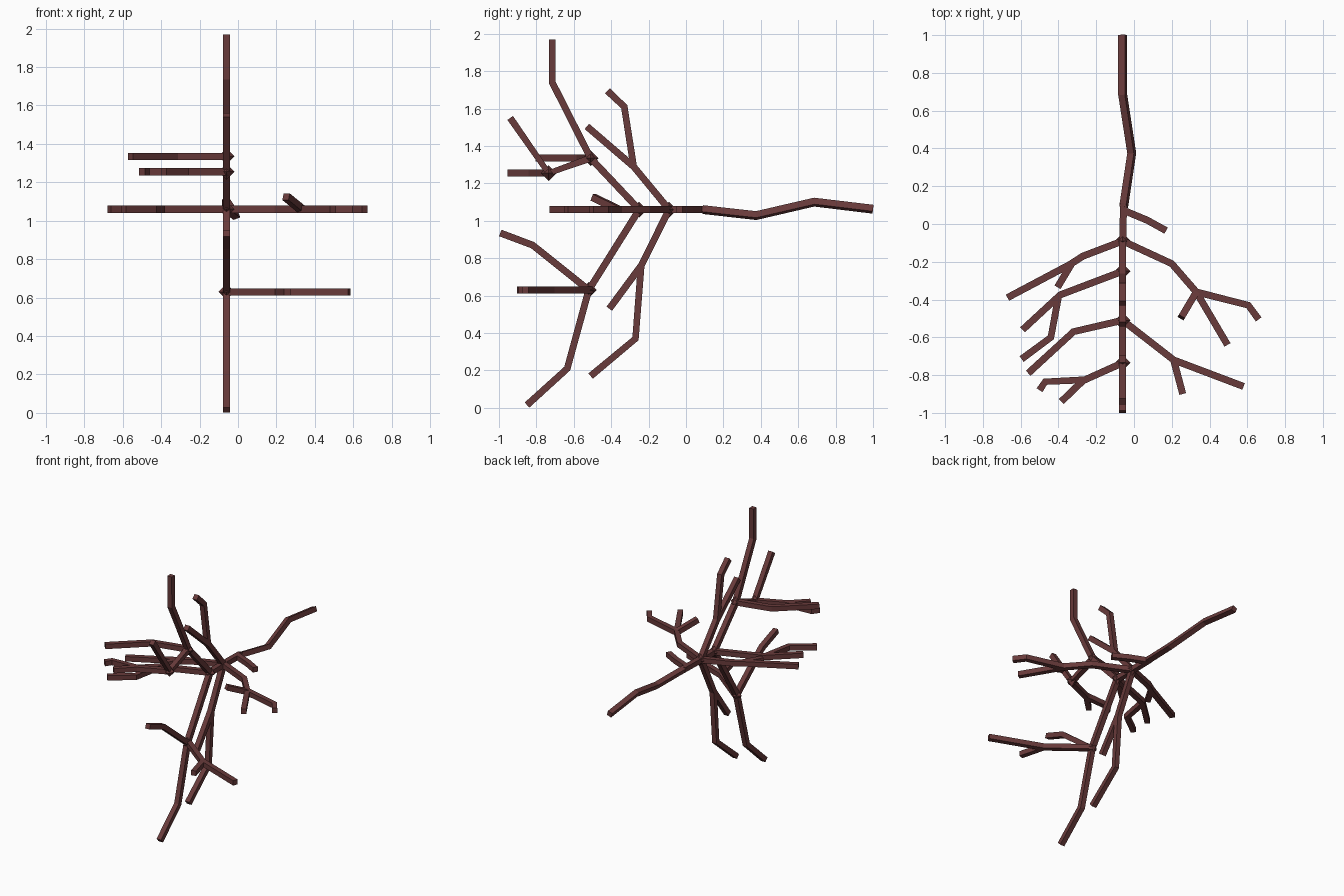
import bpy, bmesh
from mathutils import Vector

cube = bpy.data.objects.get("Cube")
if cube:
    bpy.data.objects.remove(cube, do_unlink=True)

HALF = 0.0185   # half thickness of every branch
AXIS = -0.06    # x of the central plane

bark = bpy.data.materials.new("dark red brown bark")
bark.use_nodes = True
COLOUR = (0.14, 0.043, 0.043, 1)
bark.diffuse_color = COLOUR
bsdf = bark.node_tree.nodes["Principled BSDF"]
bsdf.inputs["Base Color"].default_value = COLOUR
bsdf.inputs["Roughness"].default_value = 0.9


def sweep(bm, points, normal):
    """Square tube along a path, with bisected joints and flat ends."""
    pts = [Vector(p) for p in points]
    dirs = [(b - a).normalized() for a, b in zip(pts, pts[1:])]
    rings = []
    for i, p in enumerate(pts):
        t = (dirs[max(i - 1, 0)] + dirs[min(i, len(dirs) - 1)]).normalized()
        side = Vector(normal).cross(t).normalized()
        up = t.cross(side)
        rings.append([bm.verts.new(p + HALF * (a * side + b * up))
                      for a, b in ((-1, -1), (1, -1), (1, 1), (-1, 1))])
    for r, s in zip(rings, rings[1:]):
        for k in range(4):
            j = (k + 1) % 4
            bm.faces.new((r[k], r[j], s[j], s[k]))
    bm.faces.new(rings[0][::-1])
    bm.faces.new(rings[-1])


def finish(bm, name):
    bmesh.ops.recalc_face_normals(bm, faces=bm.faces)
    mesh = bpy.data.meshes.new(name)
    bm.to_mesh(mesh)
    bm.free()
    mesh.materials.append(bark)
    bpy.context.collection.objects.link(bpy.data.objects.new(name, mesh))


def branch(name, paths, normal):
    bm = bmesh.new()
    for path in paths:
        sweep(bm, path, normal)
    finish(bm, name)


def upright(name, *paths):
    """Branch in the central plane, paths given as (y, z)."""
    branch(name, [[(AXIS, y, z) for y, z in p] for p in paths], (1, 0, 0))


def level(name, z, *paths):
    """Branch in a horizontal plane, paths given as (x, y)."""
    branch(name, [[(x, y, z) for x, y in p] for p in paths], (0, 0, 1))


# Crooked main stem, rolled a little about its length
branch("main_stem", [[(-0.06, 1.0, 1.062), (-0.06, 0.685, 1.10),
                      (-0.012, 0.375, 1.028), (-0.055, 0.09, 1.06)]],
       (-0.34, 0, 0.94))
level("stem_front", 1.06, [(-0.055, 0.11), (AXIS, -0.09), (AXIS, -0.25)])

# Branches in the central plane
upright("upper_rear_branch",
        [(-0.09, 1.06), (-0.28, 1.29), (-0.33, 1.61), (-0.42, 1.695)],
        [(-0.28, 1.29), (-0.53, 1.505)])
upright("lower_rear_branch",
        [(-0.09, 1.06), (-0.24, 0.76), (-0.27, 0.37), (-0.51, 0.17)],
        [(-0.24, 0.76), (-0.41, 0.53)])
upright("upper_front_branch",
        [(-0.25, 1.06), (-0.51, 1.335), (-0.715, 1.74), (-0.715, 1.97)],
        [(-0.51, 1.335), (-0.735, 1.255), (-0.94, 1.55)])
upright("lower_front_branch",
        [(-0.25, 1.06), (-0.52, 0.63), (-0.635, 0.21), (-0.85, 0.015)],
        [(-0.52, 0.63), (-0.82, 0.87), (-0.993, 0.935)])

# Level branches on the right
level("right_rear_branch", 1.06,
      [(AXIS, -0.09), (-0.27, -0.17), (-0.34, -0.215), (-0.67, -0.39)],
      [(-0.33, -0.21), (-0.405, -0.335)])
level("right_middle_branch", 1.06,
      [(AXIS, -0.25), (-0.39, -0.375), (-0.59, -0.56)],
      [(-0.40, -0.385), (-0.44, -0.60), (-0.595, -0.715)])
level("right_upper_branch", 1.335,
      [(AXIS, -0.51), (-0.32, -0.57), (-0.56, -0.79)])
level("right_front_branch", 1.255,
      [(AXIS, -0.735), (-0.26, -0.825), (-0.47, -0.835), (-0.50, -0.88)],
      [(-0.26, -0.82), (-0.385, -0.94)])

# Level branches on the left
level("left_short_branch", 1.06, [(-0.05, 0.07), (0.07, 0.02), (0.17, -0.035)])
level("left_rear_branch", 1.06,
      [(AXIS, -0.09), (0.20, -0.21), (0.33, -0.36), (0.495, -0.64)],
      [(0.33, -0.36), (0.605, -0.43), (0.66, -0.505)])
branch("left_rising_twig",
       [[(0.33, -0.36, 1.06), (0.25, -0.495, 1.125)]], (0, 0, 1))
level("left_lower_branch", 0.63,
      [(AXIS, -0.51), (0.21, -0.72), (0.58, -0.86)],
      [(0.21, -0.72), (0.258, -0.90)])

# Swollen knots where several branches meet
bm = bmesh.new()
for y, z in ((-0.09, 1.06), (-0.25, 1.06), (-0.51, 1.335),
             (-0.735, 1.255), (-0.52, 0.63)):
    knot = bmesh.ops.create_uvsphere(bm, u_segments=4, v_segments=2, radius=0.042)
    bmesh.ops.translate(bm, verts=knot["verts"], vec=(AXIS, y, z))
finish(bm, "branch_knots")
